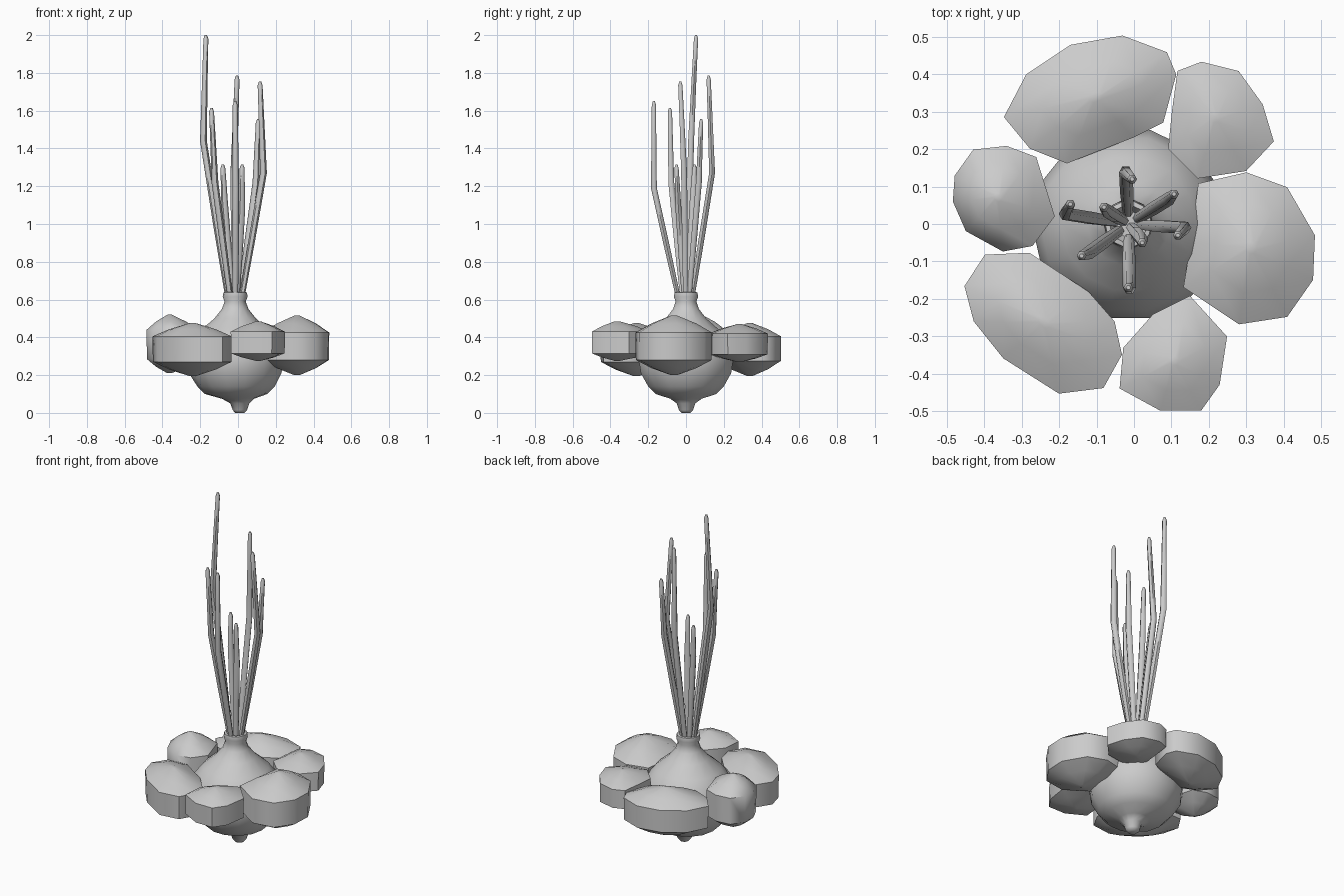
import bpy, bmesh, math
from mathutils import Vector


def loft(name, rings, angle=180):
    """Skin stacked rings of equal size, cap both ends, shade smooth."""
    bm = bmesh.new()
    loops = [[bm.verts.new(p) for p in ring] for ring in rings]
    n = len(loops[0])
    for a, b in zip(loops, loops[1:]):
        for i in range(n):
            j = (i + 1) % n
            bm.faces.new((a[i], a[j], b[j], b[i]))
    for loop in (loops[0], loops[-1]):
        c = sum((v.co for v in loop), Vector()) / n
        mid = bm.verts.new(c)
        for i in range(n):
            bm.faces.new((loop[i], loop[(i + 1) % n], mid))
    bmesh.ops.recalc_face_normals(bm, faces=bm.faces)
    me = bpy.data.meshes.new(name)
    bm.to_mesh(me)
    bm.free()
    ob = bpy.data.objects.new(name, me)
    bpy.context.collection.objects.link(ob)
    bpy.ops.object.select_all(action='DESELECT')
    ob.select_set(True)
    bpy.context.view_layer.objects.active = ob
    bpy.ops.object.shade_smooth_by_angle(angle=math.radians(angle))
    return ob


def circle(x, y, z, r, n):
    return [(x + r * math.cos(2 * math.pi * i / n),
             y + r * math.sin(2 * math.pi * i / n), z) for i in range(n)]


# bulb with root nub and flared open neck: (z, radius, centre x)
profile = [(0.0, 0.025, 0.01), (0.015, 0.038, 0.01), (0.05, 0.05, 0.01),
           (0.075, 0.085, 0.0), (0.1, 0.165, -0.01), (0.14, 0.205, -0.01),
           (0.21, 0.245, -0.015), (0.29, 0.258, -0.015), (0.37, 0.235, -0.015),
           (0.44, 0.18, -0.015), (0.5, 0.11, -0.015), (0.55, 0.07, -0.015),
           (0.59, 0.056, -0.015), (0.615, 0.066, -0.015), (0.638, 0.062, -0.015),
           (0.64, 0.05, -0.015), (0.61, 0.035, -0.015)]
loft("bulb", [circle(x, 0, z, r, 14) for z, r, x in profile], 60)

# pebbles: bottom, lower edge, upper edge, top heights and plan outline
pebbles = [
    (0.195, 0.275, 0.405, 0.475,
     [(-.35, .285), (-.29, .4), (-.17, .48), (-.03, .505), (.09, .46),
      (.115, .4), (.08, .27), (0, .23), (-.18, .16), (-.28, .2)]),
    (0.27, 0.31, 0.42, 0.47,
     [(.115, .41), (.18, .435), (.28, .41), (.345, .32), (.375, .22),
      (.3, .14), (.17, .12), (.09, .2), (.1, .3)]),
    (0.2, 0.28, 0.425, 0.515,
     [(.17, .11), (.3, .14), (.41, .1), (.485, -.03), (.48, -.15),
      (.41, -.25), (.28, -.27), (.13, -.17), (.15, -.05)]),
    (0.275, 0.315, 0.43, 0.485,
     [(.15, -.19), (.25, -.3), (.23, -.43), (.18, -.5), (.07, -.5),
      (-.04, -.44), (-.03, -.33), (.05, -.24)]),
    (0.195, 0.27, 0.405, 0.475,
     [(-.4, -.08), (-.28, -.075), (-.12, -.18), (-.05, -.26), (-.03, -.35),
      (-.08, -.44), (-.2, -.455), (-.35, -.36), (-.43, -.26), (-.455, -.165)]),
    (0.21, 0.285, 0.44, 0.52,
     [(-.43, .2), (-.34, .21), (-.26, .18), (-.21, .02), (-.27, -.06),
      (-.35, -.075), (-.45, -.02), (-.485, .06), (-.48, .13)]),
]
for k, (z0, z1, z2, z3, outline) in enumerate(pebbles):
    cx = sum(p[0] for p in outline) / len(outline)
    cy = sum(p[1] for p in outline) / len(outline)
    levels = [(0.08, z0), (0.58, z0 + (z1 - z0) * 0.46), (0.98, z1),
              (0.99, z2), (0.58, z3 - (z3 - z2) * 0.46), (0.08, z3)]
    loft(f"pebble_{k + 1}", [[(cx + (x - cx) * s, cy + (y - cy) * s, z)
                              for x, y in outline] for s, z in levels], 50)

# leaves: bend point then tip
leaves = [((-.183, .027, 1.44), (-.17, .053, 2.0)),
          ((-.122, -.078, 1.22), (-.14, -.085, 1.615)),
          ((-.022, .138, 1.27), (-.005, .12, 1.785)),
          ((-.012, -.17, 1.19), (-.015, -.17, 1.65)),
          ((.135, -.01, 1.27), (.117, -.03, 1.755)),
          ((.095, .068, 1.22), (.107, .08, 1.555)),
          ((-.072, .035, 1.12), (-.08, .045, 1.315)),
          ((.02, -.04, 1.08), (.022, .04 - .09, 1.315))]
base = Vector((-0.012, 0, 0.58))
for k, (bend, tip) in enumerate(leaves):
    b, t = Vector(bend), Vector(tip)
    s = base + Vector((b.x, b.y, 0)) * 0.2
    path = [(s, .014), (s.lerp(b, .5), .018), (b, .018), (b.lerp(t, .5), .015),
            (t - Vector((0, 0, .02)), .013), (t, .006)]
    loft(f"leaf_{k + 1}", [circle(*p, r, 6) for p, r in path], 60)
